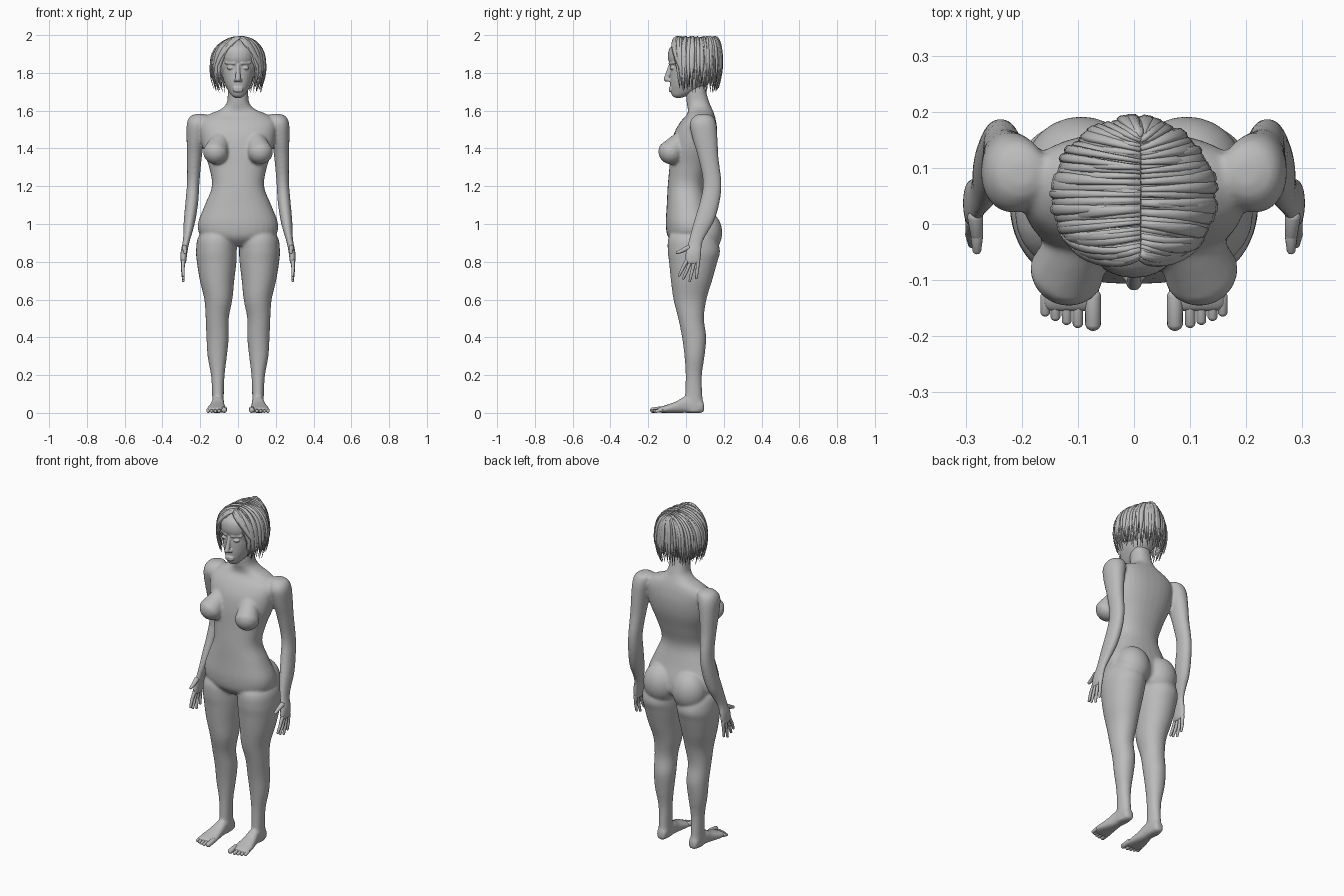
import bpy, bmesh, math, random
from mathutils import Vector, Matrix

if "Cube" in bpy.data.objects:
    bpy.data.objects.remove(bpy.data.objects["Cube"])

random.seed(4)
grey = bpy.data.materials.new("plain_grey")
grey.diffuse_color = (0.5, 0.5, 0.5, 1)
grey.use_nodes = True
grey.node_tree.nodes["Principled BSDF"].inputs["Base Color"].default_value = grey.diffuse_color


def spline(rows, steps=4):
    """Smooth (Catmull-Rom) in-between rows for a short list of stations."""
    out = []
    for i in range(len(rows) - 1):
        p0, p1 = rows[max(i - 1, 0)], rows[i]
        p2, p3 = rows[i + 1], rows[min(i + 2, len(rows) - 1)]
        for k in range(steps):
            t = k / steps
            out.append([0.5 * (2 * b + (c - a) * t + (2 * a - 5 * b + 4 * c - d) * t * t
                               + (3 * b - a - 3 * c + d) * t ** 3)
                        for a, b, c, d in zip(p0, p1, p2, p3)])
    return out + [list(rows[-1])]


def skin_rings(bm, rings):
    vs = [[bm.verts.new(p) for p in ring] for ring in rings]
    n = len(vs[0])
    for a, b in zip(vs, vs[1:]):
        for i in range(n):
            bm.faces.new((a[i], a[(i + 1) % n], b[(i + 1) % n], b[i]))
    bm.faces.new(vs[0])
    bm.faces.new(vs[-1])


def loft(bm, rows, side=1, along_y=False, power=2.3, n=32):
    """Rows are (station, centre x, half width, low, high of the other axis)."""
    rings = []
    for s, cx, rx, lo, hi in spline(rows):
        ring = []
        for i in range(n):
            a = 2 * math.pi * i / n
            c, d = math.cos(a), math.sin(a)
            u = math.copysign(abs(c) ** (2 / power), c) * rx + cx
            w = math.copysign(abs(d) ** (2 / power), d) * (hi - lo) / 2 + (lo + hi) / 2
            ring.append((side * u, s, w) if along_y else (side * u, w, s))
        rings.append(ring)
    skin_rings(bm, rings)


def capsule(bm, a, b, ra, rb, side=1):
    a, b = Vector(a), Vector(b)
    a.x *= side
    b.x *= side
    q = (b - a).to_track_quat('Z', 'Y')
    new = bmesh.ops.create_uvsphere(bm, u_segments=16, v_segments=12, radius=1)['verts']
    for v in new:
        end, r = (b, rb) if v.co.z > 0.01 else (a, ra)
        v.co = end + q @ (v.co * r)


def ball(bm, centre, radii, side=1):
    m = Matrix.Translation((centre[0] * side, centre[1], centre[2])) @ Matrix.Diagonal((*radii, 1))
    bmesh.ops.create_uvsphere(bm, u_segments=24, v_segments=16, radius=1, matrix=m)


def finish(name, bm, voxel=0, smooth=0):
    bmesh.ops.recalc_face_normals(bm, faces=bm.faces)
    for f in bm.faces:
        f.smooth = True
    me = bpy.data.meshes.new(name)
    bm.to_mesh(me)
    bm.free()
    me.materials.append(grey)
    ob = bpy.data.objects.new(name, me)
    bpy.context.collection.objects.link(ob)
    if voxel:
        r = ob.modifiers.new("blend", 'REMESH')
        r.mode, r.voxel_size, r.use_smooth_shade = 'VOXEL', voxel, True
        s = ob.modifiers.new("soften", 'SMOOTH')
        s.factor, s.iterations = 0.5, smooth
    return ob


# body: torso with neck, legs, feet and arms blended into one skin
bm = bmesh.new()
loft(bm, [(.885, 0, .08, -.05, .09), (.93, 0, .19, -.095, .15), (1.0, 0, .212, -.107, .15),
          (1.1, 0, .176, -.102, .12), (1.2, 0, .138, -.097, .10), (1.3, 0, .153, -.088, .125),
          (1.4, 0, .186, -.08, .155), (1.48, 0, .20, -.063, .165), (1.54, 0, .20, -.03, .16),
          (1.58, 0, .155, .005, .15), (1.605, 0, .095, .01, .14), (1.64, 0, .06, .004, .125),
          (1.7, 0, .054, 0, .107), (1.76, 0, .052, .01, .1)])
for s in (1, -1):
    # legs
    loft(bm, [(.99, .1, .06, -.05, .1), (.93, .111, .1, -.092, .155), (.86, .114, .108, -.097, .18),
              (.8, .113, .105, -.09, .166), (.7, .111, .091, -.08, .138), (.6, .104, .074, -.066, .108),
              (.5, .11, .061, -.041, .095), (.4, .108, .059, -.021, .107), (.3, .11, .051, -.008, .098),
              (.2, .107, .036, -.002, .084), (.1, .106, .031, -.005, .086), (.05, .106, .031, -.01, .092),
              (.003, .106, .028, -.01, .09)], s, power=2.1)
    # feet
    loft(bm, [(.096, .105, .015, .01, .04), (.08, .105, .029, 0, .07), (0, .106, .033, 0, .086),
              (-.05, .11, .041, 0, .062), (-.1, .113, .051, 0, .043), (-.14, .114, .052, .001, .03),
              (-.156, .114, .046, .004, .02)], s, along_y=True, power=2.5)
    # arms with palms
    loft(bm, [(1.583, .2, .02, .07, .11), (1.57, .205, .048, .042, .142), (1.53, .215, .056, .02, .16),
              (1.45, .225, .047, .035, .167), (1.35, .231, .039, .065, .172), (1.22, .237, .033, .09, .188),
              (1.12, .244, .034, .074, .179), (1.02, .256, .031, .044, .151), (.95, .266, .023, .024, .112),
              (.9, .276, .018, .012, .087), (.85, .286, .018, -.003, .083), (.8, .289, .015, -.008, .076),
              (.785, .289, .009, .008, .06)], s, power=2.1)
    # chest and seat
    capsule(bm, (.09, -.015, 1.45), (.116, -.077, 1.385), .05, .07, s)
    ball(bm, (.094, .1, .955), (.1, .092, .115), s)
finish("body", bm, voxel=.007, smooth=8)

# head with nose, lips, eyes, brows and ears
bm = bmesh.new()
loft(bm, [(1.668, 0, .016, -.055, -.025), (1.68, 0, .034, -.073, .01), (1.71, 0, .055, -.082, .08),
          (1.75, 0, .074, -.085, .12), (1.8, 0, .086, -.085, .145), (1.835, 0, .091, -.083, .155),
          (1.88, 0, .098, -.096, .16), (1.93, 0, .092, -.087, .15), (1.965, 0, .06, -.045, .12),
          (1.98, 0, .02, 0, .08)], power=2.2)
capsule(bm, (0, -.083, 1.84), (0, -.104, 1.768), .009, .015)
for z, r in ((1.719, .008), (1.707, .009)):
    ball(bm, (0, -.082, z), (.028, .01, r))
for s in (1, -1):
    capsule(bm, (.008, -.088, 1.763), (.013, -.09, 1.762), .009, .01, s)   # nostril wings
    capsule(bm, (.02, -.085, 1.85), (.066, -.063, 1.853), .008, .006, s)   # brow
    ball(bm, (.04, -.072, 1.826), (.019, .014, .009), s)                   # eye
    ball(bm, (.093, .04, 1.8), (.01, .022, .035), s)                       # ear
finish("head", bm, voxel=.004, smooth=3)

# fingers and toes
for s, label in ((1, "left"), (-1, "right")):
    bm = bmesh.new()
    for y0, y1, y2, zt in ((.004, -.018, -.036, .728), (.025, .006, -.014, .713),
                           (.045, .032, .02, .7), (.064, .06, .055, .715)):
        mid = (.292, y1, (.8 + zt) / 2)
        capsule(bm, (.29, y0, .805), mid, .0105, .009, s)
        capsule(bm, mid, (.289, y2, zt), .009, .007, s)
    capsule(bm, (.283, .012, .875), (.28, -.022, .858), .014, .011, s)
    capsule(bm, (.28, -.022, .858), (.28, -.046, .848), .011, .008, s)
    finish(label + "_fingers", bm)

    bm = bmesh.new()
    for x, tip, r in ((.073, -.176, .0145), (.1, -.176, .0095), (.12, -.171, .009),
                      (.14, -.164, .009), (.158, -.156, .009)):
        capsule(bm, (x, -.13, r + .006), (x, tip, r), r, r, s)
    finish(label + "_toes", bm)

# hair: scalp shell plus tapered locks falling from a parting
bm = bmesh.new()
ball(bm, (0, .05, 1.862), (.122, .128, .122))
finish("scalp", bm)


def lock(bm, phi0, out, z_end, width):
    right = math.cos(phi0) >= 0
    limit = math.radians(-38 + random.uniform(-8, 8))
    # front locks sweep sideways so the face stays open
    if right:
        phi1 = max(phi0, limit)
    else:
        phi1 = min(phi0, math.pi - limit)
    root = Vector((.012, .05 + .105 * math.sin(phi0), 1.983 + random.uniform(-.004, .008)))
    pts = []
    for k in range(15):
        t = k / 14
        phi = phi0 + (phi1 - phi0) * min(1, t * 1.6)
        rim = Vector((.141 * math.cos(phi), .05 + .137 * math.sin(phi), 0)) * out
        bend = min(1, t / .55) * math.pi / 2
        p = root.lerp(rim, math.sin(bend) ** .9)
        p.z = root.z - (root.z - 1.86) * (1 - math.cos(bend))
        if t > .55:
            f = (t - .55) / .45
            p.z = 1.86 + (z_end - 1.86) * f
            p.x *= 1 + .05 * math.sin(f * 2.6) - .13 * f * f
            p.y = .05 + (p.y - .05) * (1 + .02 * f - .14 * f * f)
        pts.append(p)
    rings = []
    for k, p in enumerate(pts):
        t = k / 14
        tan = (pts[min(k + 1, 14)] - pts[max(k - 1, 0)]).normalized()
        nor = p - Vector((0, .05, min(p.z, 1.84)))
        wid = tan.cross(nor).normalized()
        nor = wid.cross(tan)
        w = width * min(1, .45 + t * 1.5) * min(1, .06 + (1 - t) * 2.2)
        h = .0055 * min(1, .2 + (1 - t) * 2)
        rings.append([p + wid * (w * math.cos(a)) + nor * (h * math.sin(a))
                      for a in (j * math.pi / 3 for j in range(6))])
    skin_rings(bm, rings)


bm = bmesh.new()
for out, count, drop in ((.93, 54, .0), (1.0, 62, .015)):
    for i in range(count):
        phi = math.radians(-88 + 356 * (i + random.uniform(.2, .8)) / count)
        lock(bm, phi, out + random.uniform(-.025, .025),
             1.71 + drop + random.uniform(-.015, .04), random.uniform(.009, .015))
finish("hair_locks", bm)
